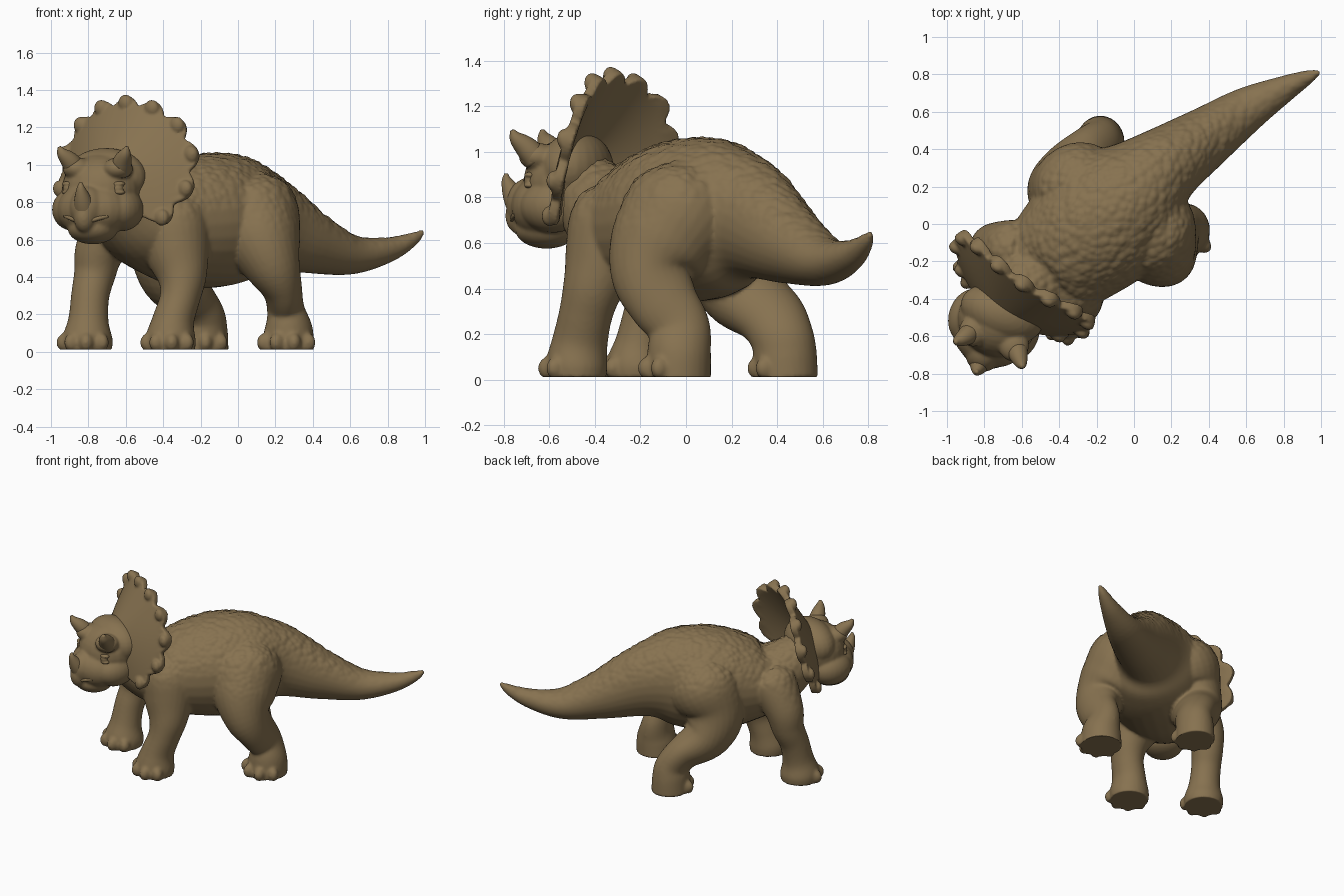
import bpy, bmesh, math
from mathutils import Vector, Matrix, noise

cube = bpy.data.objects.get("Cube")
if cube:
    bpy.data.objects.remove(cube, do_unlink=True)

hide = bpy.data.materials.new("brown_hide")
hide.use_nodes = True
COLOUR = (0.242, 0.168, 0.08, 1)
hide.diffuse_color = COLOUR
hide.node_tree.nodes["Principled BSDF"].inputs["Base Color"].default_value = COLOUR


def ball(bm, loc, radii, turn=0.0):
    """Ellipsoid turned about z."""
    m = Matrix.Translation(loc) @ Matrix.Rotation(turn, 4, 'Z') @ Matrix.Diagonal((*radii, 1))
    bmesh.ops.create_uvsphere(bm, u_segments=24, v_segments=16, radius=1, matrix=m)


def spline(pts, steps=6):
    """Smooth path through points of any dimension."""
    p = [Vector(q) for q in pts]
    p = [2 * p[0] - p[1]] + p + [2 * p[-1] - p[-2]]
    out = []
    for a, b, c, d in zip(p, p[1:], p[2:], p[3:]):
        for k in range(steps):
            t = k / steps
            out.append(0.5 * (2 * b + (c - a) * t + (2 * a - 5 * b + 4 * c - d) * t * t
                              + (3 * b - a - 3 * c + d) * t ** 3))
    return out + [p[-2]]


def tube(bm, pts, ref, sides=28):
    """Loft of ellipses; each point is x, y, z, half width[, half height]."""
    path = spline([q if len(q) == 5 else (*q, q[3]) for q in pts])
    rings = []
    for i, q in enumerate(path):
        a, b = path[max(i - 1, 0)], path[min(i + 1, len(path) - 1)]
        t = Vector(b[:3]) - Vector(a[:3])
        t.normalize()
        side = t.cross(Vector(ref)).normalized()
        up = side.cross(t)
        ring = []
        for k in range(sides):
            ang = math.tau * k / sides
            ring.append(bm.verts.new(Vector(q[:3]) + side * math.cos(ang) * q[3]
                                     + up * math.sin(ang) * q[4]))
        rings.append(ring)
    for r, s in zip(rings, rings[1:]):
        for k in range(sides):
            n = (k + 1) % sides
            bm.faces.new((r[k], r[n], s[n], s[k]))
    bm.faces.new(rings[0][::-1])
    bm.faces.new(rings[-1])


def finish(bm, name, voxel=0.0, smooth=0, bumps=0.0):
    """Make the object, fuse its pieces into one skin and roughen its back."""
    bmesh.ops.recalc_face_normals(bm, faces=bm.faces)
    me = bpy.data.meshes.new(name)
    bm.to_mesh(me)
    bm.free()
    ob = bpy.data.objects.new(name, me)
    bpy.context.collection.objects.link(ob)
    if voxel:
        rm = ob.modifiers.new("fuse", 'REMESH')
        rm.mode = 'VOXEL'
        rm.voxel_size = voxel
        sm = ob.modifiers.new("soften", 'SMOOTH')
        sm.factor = 0.5
        sm.iterations = smooth
        dg = bpy.context.evaluated_depsgraph_get()
        ob.data = bpy.data.meshes.new_from_object(ob.evaluated_get(dg))
        ob.data.name = name
        ob.modifiers.clear()
        normals = [v.normal.copy() for v in ob.data.vertices]
        for v, n in zip(ob.data.vertices, normals):
            w = min(max(n.z - 0.1, 0), 0.6) * min(max(v.co.z - 0.5, 0) * 4, 1)
            d = noise.voronoi(v.co * 24)[0][0]
            v.co += n * bumps * w * (0.5 - d)
            v.co.z = max(v.co.z, 0.012)
    ob.data.materials.clear()
    ob.data.materials.append(hide)
    for f in ob.data.polygons:
        f.use_smooth = True
    return ob


# Trunk and tail
bm = bmesh.new()
tube(bm, [(-.7, -.46, .86, .15, .16), (-.62, -.39, .78, .19, .19), (-.51, -.28, .69, .27, .235),
          (-.36, -.15, .68, .33, .32), (-.18, .01, .7, .37, .36), (0, .16, .71, .32, .34),
          (.15, .3, .69, .22, .26), (.38, .46, .59, .165, .175), (.6, .61, .52, .122, .108),
          (.8, .72, .545, .073, .068), (.93, .785, .6, .038, .038),
          (.99, .812, .645, .014, .014)], (0, 0, 1))


def leg(pts, heading):
    """Leg loft with four toes fanned about its heading."""
    tube(bm, pts, (0, 1, 0))
    x, y, r = pts[-1][0], pts[-1][1], pts[-1][3]
    for k in range(4):
        a = heading + math.radians(-60 + 40 * k)
        ball(bm, (x + math.sin(a) * r * .83, y - math.cos(a) * r * .86, .05),
             (.042, .06, .055), a)


# Front legs, then hind legs: left, right
leg([(-.36, -.25, .8, .1), (-.35, -.31, .71, .19), (-.325, -.36, .54, .175),
     (-.3, -.41, .4, .133), (-.31, -.44, .29, .108, .118), (-.345, -.465, .17, .112, .122),
     (-.36, -.48, .07, .135), (-.36, -.48, 0, .13)], -.3)
leg([(-.58, -.14, .8, .1), (-.63, -.14, .72, .16), (-.735, -.125, .55, .135),
     (-.765, -.13, .42, .112), (-.79, -.17, .3, .102), (-.8, -.2, .17, .108),
     (-.805, -.215, .07, .135), (-.805, -.215, 0, .13)], -.4)
leg([(-.02, .08, .92, .12), (.06, 0, .76, .25), (.13, -.11, .59, .215, .23),
     (.185, -.15, .46, .155, .18), (.235, -.1, .34, .108, .155), (.255, -.03, .23, .1, .135),
     (.27, -.03, .12, .13, .14), (.265, -.035, 0, .142, .145)], -.1)
leg([(-.15, .16, .9, .12), (-.27, .18, .74, .255), (-.365, .18, .55, .21), (-.35, .25, .39, .165, .185),
     (-.24, .37, .28, .12, .155), (-.185, .42, .19, .115, .14), (-.18, .435, .11, .125, .14),
     (-.18, .44, 0, .13, .14)], -.3)
finish(bm, "body", 0.011, 5, 0.022)

# Skull, snout, cheeks, jaw and beak
TURN = -.35
FACE = Matrix.Translation((-.735, -.5, 0)) @ Matrix.Rotation(TURN, 4, 'Z')


def face(x, y, z):
    """Point in the head's frame: x to its left, y backward."""
    return FACE @ Vector((x, y, z))


bm = bmesh.new()
ball(bm, face(.01, -.01, .87), (.215, .2, .19), TURN)
ball(bm, face(.02, .03, .93), (.23, .15, .16), TURN)
ball(bm, face(0, -.11, .76), (.2, .16, .15), TURN)
ball(bm, face(0, -.19, .77), (.1, .115, .12), TURN)
ball(bm, face(0, -.12, .66), (.135, .14, .085), TURN)
ball(bm, face(0, -.24, .72), (.06, .07, .085), TURN)
for s in (-1, 1):
    ball(bm, face(s * .135, -.04, .76), (.115, .15, .115), TURN)
    ball(bm, face(.025 + s * .115, -.11, .98), (.08, .085, .06), TURN)
    ball(bm, face(s * .055, -.25, .775), (.025, .03, .03), TURN)
finish(bm, "head", 0.009, 9)

# Horns
for name, s in (("right_brow_horn", -1), ("left_brow_horn", 1)):
    bm = bmesh.new()
    tube(bm, [(*face(.03 + s * .125, -.11, .97), .058), (*face(.03 + s * .15, -.15, 1.02), .05),
              (*face(.03 + s * .178, -.185, 1.06), .032),
              (*face(.03 + s * .193, -.2, 1.095), .01)], (0, 1, 0))
    finish(bm, name)
bm = bmesh.new()
tube(bm, [(*face(0, -.23, .74), .065), (*face(0, -.275, .81), .048),
          (*face(0, -.305, .87), .025), (*face(0, -.31, .905), .008)], (0, 1, 0))
finish(bm, "nose_horn")

# Eyes with lids
for name, s in (("right_eye", -1), ("left_eye", 1)):
    bm = bmesh.new()
    ball(bm, face(.01 + s * .14, -.142, .875), (.03, .026, .028), TURN)
    for lift in (-.022, .024):
        ball(bm, face(.01 + s * .14, -.138, .875 + lift), (.04, .03, .014), TURN)
    finish(bm, name, 0.006, 2)

# Mouth line
bm = bmesh.new()
tube(bm, [(*face(x, -.27 + 3.6 * x * x, .69 + abs(x) * .3), .012)
          for x in (-.12, -.08, -.04, 0, .04, .08, .12)], (0, 0, 1), 8)
finish(bm, "lip")


# Scalloped neck frill, funnelled into the back of the skull
LOBE = math.radians(25.7)


def frill_point(r, a):
    u, h = r * math.cos(a), r * math.sin(a)
    d = -.709 + .298 * h + .6 * u * u - .13 * max(0, 1 - r / .4)
    u -= .315
    return Vector((.83 * u + .557 * d, -.557 * u + .83 * d, .965 + h))


def rim(a):
    """Rim radius by angle: rounded lobes, drawn in below the jaw."""
    low = max(0, -math.sin(a) - .66) / .34
    lobes = .045 * abs(math.cos((a - math.pi / 2) * math.pi / LOBE))
    return (.358 + .05 * math.cos(a) ** 2 + lobes) * (1 - .5 * min(1, low * 1.5))


bm = bmesh.new()
COUNT, RINGS = 168, 12
angles = [math.tau * i / COUNT - math.pi / 2 for i in range(COUNT)]
rows = [[bm.verts.new(frill_point(rim(a) * j / RINGS, a)) for a in angles]
        for j in range(1, RINGS + 1)]
hub = bm.verts.new(frill_point(0, 0))
for i in range(COUNT):
    n = (i + 1) % COUNT
    bm.faces.new((hub, rows[0][i], rows[0][n]))
    for r, s in zip(rows, rows[1:]):
        bm.faces.new((r[i], s[i], s[n], r[n]))
bmesh.ops.recalc_face_normals(bm, faces=bm.faces)
bmesh.ops.solidify(bm, geom=bm.faces[:], thickness=.045)
for k in range(11):
    a = math.pi / 2 + LOBE * (k - 5)
    ball(bm, frill_point(rim(a) - .037, a), (.042, .03, .045), -.59)
finish(bm, "frill", 0.009, 4)
